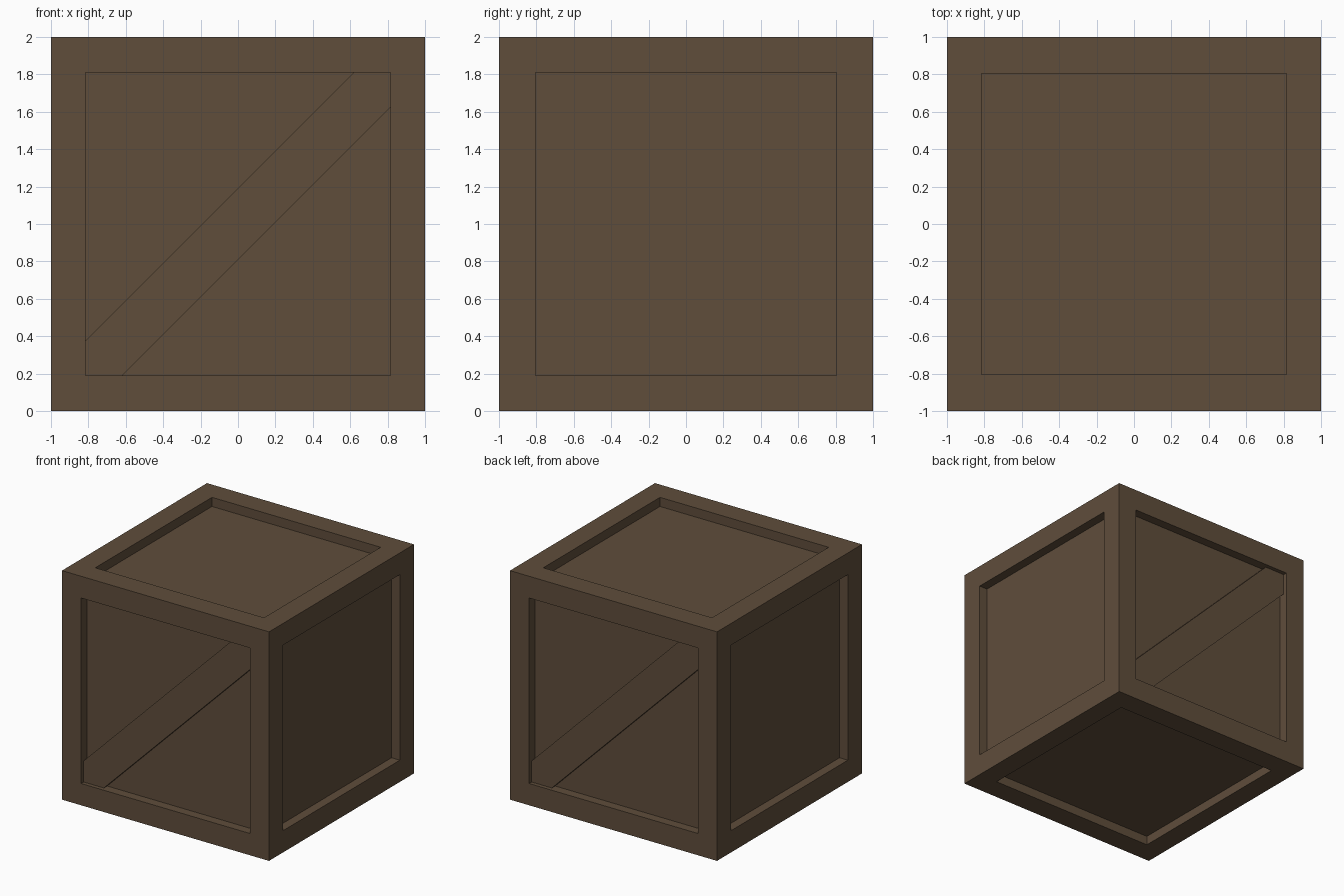
import bpy, bmesh, math
from mathutils import Matrix

if "Cube" in bpy.data.objects:
    bpy.data.objects.remove(bpy.data.objects["Cube"])

wood = bpy.data.materials.new("dark brown wood")
wood.diffuse_color = (0.115, 0.075, 0.044, 1)
wood.use_nodes = True
wood.node_tree.nodes["Principled BSDF"].inputs["Base Color"].default_value = wood.diffuse_color

OPEN = (0.815, 0.805, 0.81)   # half size of the panel openings along x, y, z
DEPTH = 0.08                  # panel recess
PLANK = 0.035                 # plank face below the frame face


def add_object(name, bm):
    bmesh.ops.recalc_face_normals(bm, faces=bm.faces)
    mesh = bpy.data.meshes.new(name)
    bm.to_mesh(mesh)
    bm.free()
    mesh.materials.append(wood)
    obj = bpy.data.objects.new(name, mesh)
    bpy.context.collection.objects.link(obj)
    return obj


# Crate body: a cube with a recessed panel in each side
bm = bmesh.new()
bmesh.ops.create_cube(bm, size=2)
sides = list(bm.faces)
bmesh.ops.inset_individual(bm, faces=sides, thickness=0.19)
for f in sides:
    normal_axis = max(range(3), key=lambda a: abs(f.normal[a]))
    for v in f.verts:
        for a in range(3):
            if a != normal_axis:
                v.co[a] = math.copysign(OPEN[a], v.co[a])
for f in sides:
    n = f.normal.copy()
    panel = bmesh.ops.extrude_discrete_faces(bm, faces=[f])["faces"][0]
    bmesh.ops.translate(bm, verts=panel.verts, vec=-n * DEPTH)
bmesh.ops.translate(bm, verts=bm.verts, vec=(0, 0, 1))
add_object("crate_body", bm)

# Diagonal planks, clipped to the opening, on the front and back
outline = [(-0.815, 0.19), (-0.62, 0.19), (0.815, 1.625),
           (0.815, 1.81), (0.62, 1.81), (-0.815, 0.375)]
for name, turn in (("front_diagonal_plank", 0), ("back_diagonal_plank", math.pi)):
    bm = bmesh.new()
    face = bm.faces.new([bm.verts.new((x, -1 + PLANK, z)) for x, z in outline])
    geom = bmesh.ops.extrude_face_region(bm, geom=[face])["geom"]
    bmesh.ops.translate(bm, verts=[g for g in geom if isinstance(g, bmesh.types.BMVert)],
                        vec=(0, DEPTH - PLANK + 0.005, 0))
    bmesh.ops.transform(bm, matrix=Matrix.Rotation(turn, 4, 'Z'), verts=bm.verts)
    add_object(name, bm)
